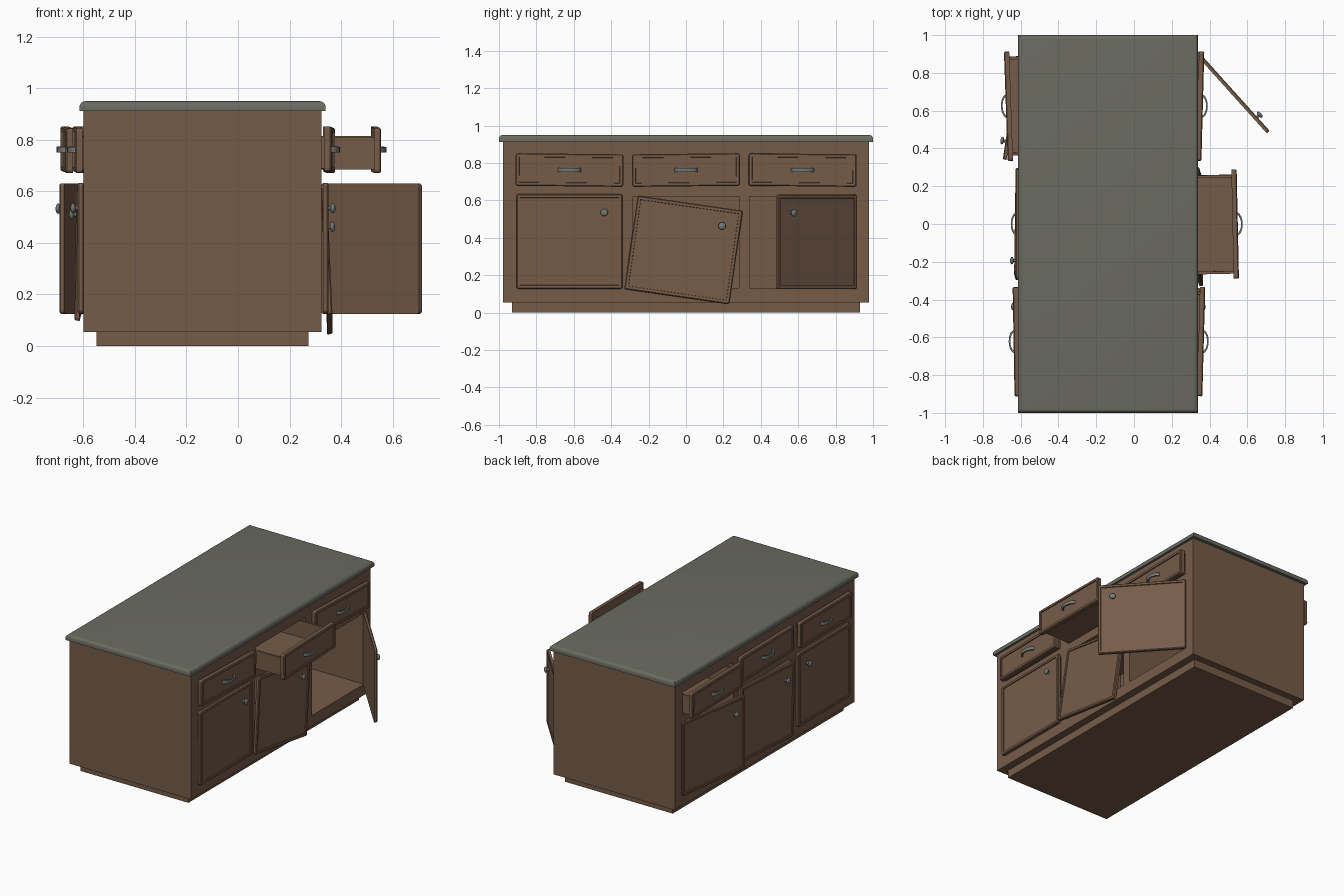
import bpy, bmesh, math
from mathutils import Matrix, Vector

if "Cube" in bpy.data.objects:
    bpy.data.objects.remove(bpy.data.objects["Cube"])


def material(name, rgb):
    m = bpy.data.materials.new(name)
    m.diffuse_color = (*rgb, 1)
    m.use_nodes = True
    m.node_tree.nodes["Principled BSDF"].inputs["Base Color"].default_value = m.diffuse_color
    return m


WOOD = material("brown wood", (0.180, 0.106, 0.066))
STONE = material("grey green stone", (0.145, 0.147, 0.118))
METAL = material("grey metal", (0.17, 0.19, 0.175))

CX = -0.1375      # cabinet centre line
HALF = 0.4625     # half depth of the cabinet body
BAYS = (-0.623, 0.0, 0.623)


def add_box(bm, lo, hi):
    lo, hi = Vector(lo), Vector(hi)
    m = Matrix.Translation((lo + hi) / 2) @ Matrix.Diagonal((*(hi - lo), 1))
    return bmesh.ops.create_cube(bm, size=1, matrix=m)["verts"]


def finish(name, bm, mat, matrix=None, smooth=False):
    bmesh.ops.recalc_face_normals(bm, faces=bm.faces)
    me = bpy.data.meshes.new(name)
    bm.to_mesh(me)
    bm.free()
    me.materials.append(mat)
    ob = bpy.data.objects.new(name, me)
    bpy.context.collection.objects.link(ob)
    if matrix is not None:
        ob.matrix_world = matrix
    bpy.ops.object.select_all(action='DESELECT')
    ob.select_set(True)
    bpy.context.view_layer.objects.active = ob
    if smooth:
        bpy.ops.object.shade_smooth_by_angle(angle=math.radians(35))
    return ob


def panel(name, w, h, t, matrix):
    """Rounded panel with a raised rim; front surface at local x = 0."""
    bm = bmesh.new()
    add_box(bm, (-t, -w / 2, -h / 2), (-0.005, w / 2, h / 2))
    corners = [e for e in bm.edges
               if abs(e.verts[0].co.x - e.verts[1].co.x) > t / 3]
    bmesh.ops.bevel(bm, geom=corners, offset=0.012, segments=3, profile=0.5,
                    affect='EDGES')
    front = [f for f in bm.faces if f.normal.x > 0.9]
    for inset, depth in ((0.005, 0.005), (0.014, 0), (0.004, -0.006)):
        bmesh.ops.inset_region(bm, faces=front, thickness=inset, depth=depth)
    return finish(name, bm, WOOD, matrix)


def knob(name, matrix):
    bm = bmesh.new()
    turn = Matrix.Rotation(math.pi / 2, 4, 'Y')
    bmesh.ops.create_cone(bm, cap_ends=True, segments=12, radius1=0.010,
                          radius2=0.007, depth=0.03,
                          matrix=Matrix.Translation((0.006, 0, 0)) @ turn)
    bmesh.ops.create_uvsphere(
        bm, u_segments=16, v_segments=10, radius=0.02,
        matrix=Matrix.Translation((0.024, 0, 0)) @ turn
        @ Matrix.Diagonal((1, 1, 0.5, 1)))
    finish(name, bm, METAL, matrix, True)


def handle(name, matrix):
    """Flat arched pull."""
    bm = bmesh.new()
    arc = [math.pi * i / 10 for i in range(11)]
    pts = [(0.032 * math.sin(a) - 0.006, 0.062 * math.cos(a)) for a in arc]
    pts += [(0.023 * math.sin(a) - 0.006, 0.050 * math.cos(a))
            for a in reversed(arc)]
    f = bm.faces.new([bm.verts.new((x, y, -0.011)) for x, y in pts])
    r = bmesh.ops.extrude_face_region(bm, geom=[f])
    vs = [v for v in r["geom"] if isinstance(v, bmesh.types.BMVert)]
    bmesh.ops.translate(bm, verts=vs, vec=(0, 0, 0.022))
    finish(name, bm, METAL, matrix, True)


def drawer_box(name, matrix):
    """Open tray behind the drawer front."""
    bm = bmesh.new()
    w, z0, z1, x0, x1 = 0.262, -0.075, 0.05, -0.42, -0.018
    add_box(bm, (x0, -w, z0), (x1, w, z0 + 0.012))
    add_box(bm, (x0, -w, z0), (x1, -w + 0.014, z1))
    add_box(bm, (x0, w - 0.014, z0), (x1, w, z1))
    add_box(bm, (x0, -w, z0), (x0 + 0.014, w, z1))
    finish(name, bm, WOOD, matrix)


def placed(side, pos, yaw, roll, pitch):
    rad = math.radians
    base = Matrix.Translation((CX, 0, 0))
    if side == "left":
        base = base @ Matrix.Rotation(math.pi, 4, 'Z')
    return (base @ Matrix.Translation(pos) @ Matrix.Rotation(rad(yaw), 4, 'Z')
            @ Matrix.Rotation(rad(roll), 4, 'X')
            @ Matrix.Rotation(rad(pitch), 4, 'Y'))


# countertop with rounded upper edge
bm = bmesh.new()
add_box(bm, (-0.615, -1, 0.912), (0.34, 1, 0.95))
edges = [e for e in bm.edges if all(v.co.z > 0.94 for v in e.verts)]
bmesh.ops.bevel(bm, geom=edges, offset=0.022, segments=5, profile=0.5,
                affect='EDGES')
finish("countertop", bm, STONE, smooth=True)

# toe kick
bm = bmesh.new()
add_box(bm, (-0.55, -0.93, 0), (0.273, 0.93, 0.06))
finish("toe_kick", bm, WOOD)

# cabinet body, hollowed out behind every door and drawer
bm = bmesh.new()
add_box(bm, (CX - HALF, -0.978, 0.055), (CX + HALF, 0.978, 0.915))
body = finish("cabinet_body", bm, WOOD)
bm = bmesh.new()
for s in (-1, 1):
    xs = sorted((CX + s * 0.015, CX + s * 0.52))
    for c in BAYS:
        add_box(bm, (xs[0], c - 0.283, 0.13), (xs[1], c + 0.283, 0.62))
        add_box(bm, (xs[0], c - 0.272, 0.68), (xs[1], c + 0.272, 0.835))
cutter = finish("opening_cutter", bm, WOOD)
cutter.hide_render = True
mod = body.modifiers.new("openings", 'BOOLEAN')
mod.operation = 'DIFFERENCE'
mod.solver = 'EXACT'
mod.object = cutter
bpy.context.view_layer.objects.active = body
bpy.ops.object.modifier_apply(modifier=mod.name)
bpy.data.objects.remove(cutter)

# doors: side, position, yaw, roll, pitch, knob direction along the width
DOORS = [
    ("right", (0.488, -0.623, 0.38), 0, 0, 0, 1),
    ("right", (0.493, -0.013, 0.335), 0, -8.2, -2.5, 1),
    ("right", (0.665, 0.705, 0.378), 42, 0, 0, -1),
    ("left", (0.515, -0.623, 0.378), -8.5, 0, 0, 1),
    ("left", (0.490, 0.0, 0.365), -0.8, -3, -0.8, 1),
    ("left", (0.485, 0.623, 0.38), 0, 0, 0, -1),
]
for i, (side, pos, yaw, roll, pitch, k) in enumerate(DOORS):
    m = placed(side, pos, yaw, roll, pitch)
    panel(f"{side}_door_{i % 3 + 1}", 0.568, 0.506, 0.02, m)
    knob(f"{side}_door_knob_{i % 3 + 1}",
         m @ Matrix.Translation((-0.006, k * 0.186, 0.155)))

# drawers: side, front position, yaw, roll
DRAWERS = [
    ("right", 0.507, 0, -1.5, -0.6),
    ("right", 0.687, 1, 1.2, 0.6),
    ("right", 0.502, 2, -1.5, -0.6),
    ("left", 0.541, 0, 2.0, -0.8),
    ("left", 0.489, 1, 0.0, 0.6),
    ("left", 0.500, 2, 1.0, -0.6),
]
for i, (side, x, bay, yaw, roll) in enumerate(DRAWERS):
    m = placed(side, (x, BAYS[bay], 0.762), yaw, roll, 0)
    panel(f"{side}_drawer_front_{bay + 1}", 0.577, 0.174, 0.028, m)
    drawer_box(f"{side}_drawer_box_{bay + 1}", m)
    handle(f"{side}_drawer_handle_{bay + 1}", m)
